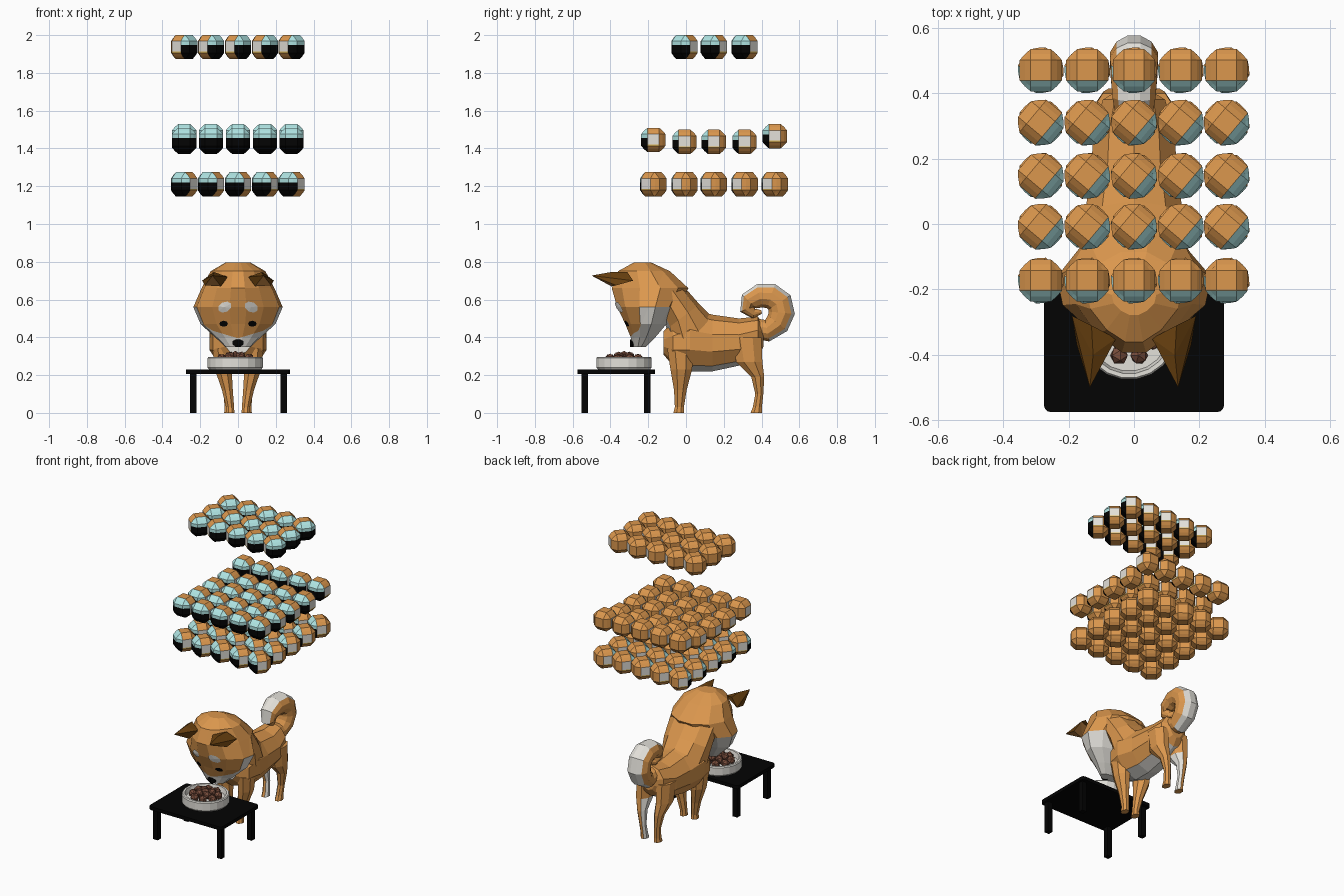
import bpy, bmesh, math
from mathutils import Vector, Matrix
from mathutils.bvhtree import BVHTree

if "Cube" in bpy.data.objects:
    bpy.data.objects.remove(bpy.data.objects["Cube"])


def material(name, *rgb):
    m = bpy.data.materials.new(name)
    m.use_nodes = True
    m.diffuse_color = (*rgb, 1)
    m.node_tree.nodes["Principled BSDF"].inputs["Base Color"].default_value = (*rgb, 1)
    return m


orange = material("orange fur", 0.71, 0.31, 0.075)
white = material("white fur", 0.77, 0.75, 0.70)
brown = material("dark brown", 0.14, 0.052, 0.005)
black = material("black", 0.001, 0.001, 0.001)
cyan = material("pale cyan", 0.43, 0.78, 0.77)
gold = material("gold", 0.75, 0.48, 0.10)
kibble_brown = material("kibble brown", 0.19, 0.075, 0.045)


def finish(name, bm, mats, rule=None):
    bmesh.ops.recalc_face_normals(bm, faces=bm.faces)
    bm.normal_update()
    for f in bm.faces:
        f.material_index = rule(f.calc_center_median(), f.normal) if rule else 0
    me = bpy.data.meshes.new(name)
    bm.to_mesh(me)
    bm.free()
    for m in mats:
        me.materials.append(m)
    ob = bpy.data.objects.new(name, me)
    bpy.context.collection.objects.link(ob)
    return ob


def ring(x, y, z, rx, ru, tilt, n, pinch=0):
    """Ellipse across x and a direction tilted up from +y; pinch narrows the -y side."""
    u = Vector((0, math.cos(math.radians(tilt)), math.sin(math.radians(tilt))))
    pts = []
    for i in range(n):
        a = 2 * math.pi * (i + 0.5) / n
        s = math.sin(a)
        w = 1 - pinch * max(0, -s)
        pts.append(Vector((x + rx * w * math.cos(a), y, z)) + u * ru * s)
    return pts


def loft(rings):
    bm = bmesh.new()
    loops = [[bm.verts.new(p) for p in r] for r in rings]
    n = len(loops[0])
    for a, b in zip(loops, loops[1:]):
        for i in range(n):
            bm.faces.new((a[i], a[(i + 1) % n], b[(i + 1) % n], b[i]))
    bm.faces.new(loops[0])
    bm.faces.new(loops[-1])
    return bm


def cut(bm, co, no):
    bmesh.ops.bisect_plane(bm, geom=bm.verts[:] + bm.edges[:] + bm.faces[:],
                           plane_co=co, plane_no=no)


def box(name, lo, hi, mat, corner=0):
    bm = bmesh.new()
    lo, hi = Vector(lo), Vector(hi)
    bmesh.ops.create_cube(bm, size=1, matrix=Matrix.Translation((lo + hi) / 2)
                          @ Matrix.Diagonal((*(hi - lo), 1)))
    if corner:
        up = [e for e in bm.edges if abs(e.verts[0].co.z - e.verts[1].co.z) > 0.01]
        bmesh.ops.bevel(bm, geom=up, offset=corner, segments=3, profile=0.5, affect="EDGES")
    return finish(name, bm, [mat])


# Torso, with a white belly and chest
torso = [(0.41, 0.41, 0.05, 0.06), (0.38, 0.405, 0.10, 0.105), (0.28, 0.375, 0.13, 0.125),
         (0.14, 0.37, 0.14, 0.15), (0.02, 0.385, 0.16, 0.165), (-0.07, 0.37, 0.14, 0.12),
         (-0.12, 0.37, 0.07, 0.06)]
finish("torso", loft([ring(0, y, z, rx, rz, 90, 10) for y, z, rx, rz in torso]),
       [orange, white], lambda c, n: int(n.z < -0.85 or (n.y < -0.8 and c.y < -0.05)))

# Neck
neck = [(0.03, 0.40, 0.15, 0.155, 40), (-0.015, 0.51, 0.165, 0.108, 37),
        (-0.09, 0.63, 0.17, 0.085, 40)]
finish("neck", loft([ring(0, y, z, rx, ru, t, 10) for y, z, rx, ru, t in neck]),
       [orange, white], lambda c, n: int(n.y < -0.7))

# Head: stacked slices given as height, front, back and half width
slices = [(0.795, -0.28, -0.18, 0.07), (0.75, -0.365, -0.08, 0.15), (0.66, -0.40, 0.02, 0.20),
          (0.56, -0.37, -0.04, 0.245), (0.47, -0.325, -0.10, 0.205), (0.40, -0.295, -0.16, 0.125),
          (0.35, -0.28, -0.21, 0.07)]
head = loft([ring(0, (f + b) / 2, z, w, (b - f) / 2, 0, 12, 0.3) for z, f, b, w in slices])
jaw_point, jaw_normal = Vector((0, -0.285, 0.36)), Vector((0, 0.917, -0.4))
muzzle_point = Vector((0, 0, 0.395))
cut(head, jaw_point, jaw_normal)
for slope in (-0.3, 0.3):
    cut(head, muzzle_point, (slope, 0, 1))
surface = BVHTree.FromBMesh(head)


def head_rule(c, n):
    muzzle = c.z < muzzle_point.z + 0.3 * abs(c.x)
    cheek = c.z < 0.565 and ((c - jaw_point).dot(jaw_normal) > 0 or abs(c.x) > 0.165)
    return int(muzzle or cheek)


finish("head", head, [orange, white], head_rule)


# Painted face details that follow the head surface
def face_plate(name, x, z, rx, rz, mat, n=8, turn=0):
    bm = bmesh.new()

    def project(px, pz):
        hit = surface.ray_cast(Vector((px, -1, pz)), Vector((0, 1, 0)))[0]
        return bm.verts.new(hit + Vector((0, -0.006, 0)))
    hub = project(x, z)
    rim = []
    for i in range(n):
        a = 2 * math.pi * i / n
        px, pz = rx * math.cos(a), rz * math.sin(a)
        rim.append(project(x + px * math.cos(turn) - pz * math.sin(turn),
                           z + px * math.sin(turn) + pz * math.cos(turn)))
    for i in range(n):
        bm.faces.new((hub, rim[i], rim[(i + 1) % n]))
    finish(name, bm, [mat])


for side, s in (("left", 1), ("right", -1)):
    face_plate(side + "_eye", 0.076 * s, 0.472, 0.023, 0.016, black)
    face_plate(side + "_brow", 0.07 * s, 0.56, 0.038, 0.027, white, turn=-0.5 * s)

nose = loft([ring(0, -0.278, z, w, 0.018, 0, 6) for z, w in
             ((0.348, 0.012), (0.362, 0.032), (0.38, 0.034), (0.388, 0.02))])
finish("nose", nose, [black])

# Ears, legs
front_leg = [(0.085, -0.03, 0.34, 0.055, 0.075), (0.078, -0.025, 0.23, 0.048, 0.062),
             (0.056, -0.03, 0.12, 0.031, 0.036), (0.042, -0.035, 0.03, 0.023, 0.026),
             (0.042, -0.038, 0, 0.025, 0.031)]
hind_leg = [(0.075, 0.32, 0.40, 0.055, 0.085), (0.075, 0.335, 0.27, 0.05, 0.075),
            (0.065, 0.38, 0.19, 0.033, 0.037), (0.055, 0.388, 0.10, 0.023, 0.023),
            (0.05, 0.378, 0.03, 0.023, 0.026), (0.05, 0.372, 0, 0.025, 0.033)]
ear = [(0.19, -0.28, 0.70), (0.055, -0.35, 0.72), (0.13, -0.31, 0.745), (0.175, -0.37, 0.675),
       (0.09, -0.395, 0.67), (0.135, -0.5, 0.727), (0.125, -0.40, 0.745)]
for side, s in (("left", 1), ("right", -1)):
    bm = bmesh.new()
    for x, y, z in ear:
        bm.verts.new((x * s, y, z))
    bmesh.ops.convex_hull(bm, input=bm.verts)
    finish(side + "_ear", bm, [brown, orange],
           lambda c, n: int(n.z < -0.5 and abs(n.x) < 0.45))
    for name, leg in (("front_leg", front_leg), ("hind_leg", hind_leg)):
        bm = loft([ring(x * s, y, z, rx, ry, 0, 8) for x, y, z, rx, ry in leg])
        inner = name == "hind_leg"
        finish(side + "_" + name, bm, [orange, white],
               lambda c, n: int(inner and c.z < 0.3 and n.x * s < -0.3))

# Curled tail with a white outer band
path = [(0.35, 0.45, 0.055), (0.43, 0.435, 0.06), (0.485, 0.475, 0.068), (0.507, 0.53, 0.072),
        (0.495, 0.585, 0.072), (0.45, 0.618, 0.07), (0.39, 0.62, 0.065), (0.335, 0.59, 0.055),
        (0.325, 0.55, 0.042), (0.36, 0.525, 0.028), (0.40, 0.535, 0.01)]
rings = []
for i, (y, z, r) in enumerate(path):
    a, b = path[max(i - 1, 0)], path[min(i + 1, len(path) - 1)]
    tilt = math.degrees(math.atan2(b[1] - a[1], b[0] - a[0])) - 90
    rings.append(ring(0, y, z, r * 1.05, r, tilt, 12))
curl = Vector((0, 0.41, 0.54))


def tail_rule(c, n):
    out = c - curl
    out.x = 0
    return int(n.dot(out.normalized()) > 0.76 and (c.y > 0.48 or c.z > 0.54))


finish("tail", loft(rings), [orange, white], tail_rule)

# Table
box("table_top", (-0.275, -0.575, 0.207), (0.275, -0.165, 0.23), black, 0.02)
for side, x in (("left", 0.243), ("right", -0.238)):
    for end, y in (("front", -0.535), ("back", -0.206)):
        box(f"table_{end}_{side}_leg", (x - 0.017, y - 0.017, 0),
            (x + 0.017, y + 0.017, 0.21), black)

# Bowl with kibble
bowl_x, bowl_y = -0.015, -0.328
bowl = loft([ring(bowl_x, bowl_y, z, r, r, 0, 20) for z, r in
             ((0.23, 0.14), (0.24, 0.148), (0.29, 0.148), (0.297, 0.143),
              (0.297, 0.13), (0.265, 0.122))])
finish("bowl", bowl, [white])
for count, radius, z in ((8, 0.08, 0.285), (4, 0.04, 0.297), (1, 0, 0.3)):
    for i in range(count):
        a = 2 * math.pi * (i + 0.5) / count
        bm = bmesh.new()
        bmesh.ops.create_icosphere(bm, subdivisions=1, radius=0.029, matrix=Matrix.Translation(
            (bowl_x + radius * math.cos(a), bowl_y + radius * math.sin(a), z))
            @ Matrix.Rotation(a, 4, "Y"))
        finish("kibble", bm, [kibble_brown])

# Floating faceted balls: two-tone front and pale side panels with a gold sill
bm = bmesh.new()
bmesh.ops.create_cube(bm, size=2)
bmesh.ops.subdivide_edges(bm, edges=bm.edges[:], cuts=2, use_grid_fill=True)
reach = {1: 0.0645, 2: 0.049, 3: 0.041}
panel = 0.031
for v in bm.verts:
    outer = [abs(k) > 0.9 for k in v.co]
    v.co = [math.copysign(reach[sum(outer)] if o else panel, k) for k, o in zip(v.co, outer)]
cut(bm, (0, 0, 0.01), (0, 0, 1))
cut(bm, (0, 0, -0.024), (0, 0, 1))


def ball_rule(c, n):
    if c.y < -panel - 0.002:
        return 1 if c.z > 0.01 else 2
    if abs(n.x) > 0.95:
        return 3 if c.z > -0.024 else 4
    return 0


ball = finish("floating_ball", bm, [orange, cyan, black, white, gold], ball_rule)
columns = (-0.285, -0.143, 0, 0.143, 0.283)
rows = (-0.173, -0.008, 0.147, 0.31, 0.47)
low, middle = [1.21] * 5, [1.445, 1.435, 1.435, 1.435, 1.465]
layers = [(rows, low, -38), (rows, middle, 0), (rows[1:4], [1.937] * 3, 50)]
spots = [(x, y, z, turn) for ys, zs, turn in layers for y, z in zip(ys, zs) for x in columns]
for i, (x, y, z, turn) in enumerate(spots):
    ob = ball if i == 0 else ball.copy()
    if i:
        bpy.context.collection.objects.link(ob)
    ob.location = (x, y, z)
    ob.rotation_euler.z = math.radians(turn)
